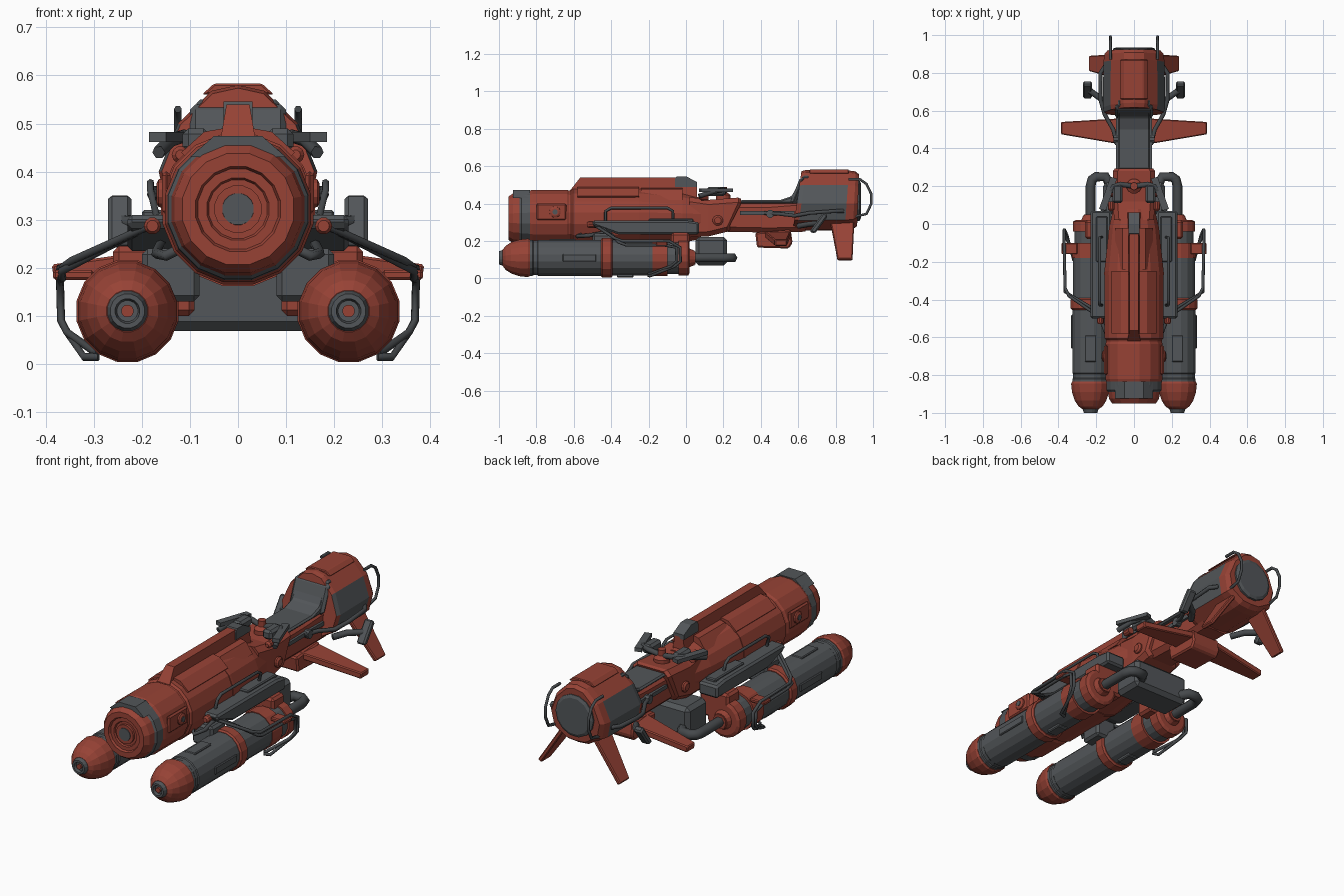
import bpy, bmesh, math
from mathutils import Vector

cube = bpy.data.objects.get("Cube")
if cube:
    bpy.data.objects.remove(cube)


def material(name, rgb):
    m = bpy.data.materials.new(name)
    m.use_nodes = True
    m.diffuse_color = (*rgb, 1)
    m.node_tree.nodes["Principled BSDF"].inputs["Base Color"].default_value = (*rgb, 1)
    return m


RED = material("brick red", (0.31, 0.055, 0.036))
GRAY = material("steel gray", (0.085, 0.093, 0.1))
DARK = material("dark gray", (0.06, 0.066, 0.071))


def loft(name, rings, mats, mirror=False, bevel=0, rule=None):
    """Skin a row of equal rings, cap both ends, colour faces by a rule."""
    bm = bmesh.new()
    rows = [[bm.verts.new(p) for p in ring] for ring in rings]
    n = len(rows[0])
    for a, b in zip(rows, rows[1:]):
        for i in range(n):
            j = (i + 1) % n
            bm.faces.new((a[i], a[j], b[j], b[i]))
    bm.faces.new(rows[0])
    bm.faces.new(rows[-1])
    bmesh.ops.recalc_face_normals(bm, faces=bm.faces)
    bm.normal_update()
    if rule:
        for f in bm.faces:
            f.material_index = rule(f.calc_center_median(), f.normal)
    me = bpy.data.meshes.new(name)
    bm.to_mesh(me)
    bm.free()
    for m in mats if isinstance(mats, list) else [mats]:
        me.materials.append(m)
    ob = bpy.data.objects.new(name, me)
    bpy.context.collection.objects.link(ob)
    if bevel:
        mod = ob.modifiers.new("bevel", "BEVEL")
        mod.width, mod.segments = bevel, 1
    if mirror:
        ob.modifiers.new("mirror", "MIRROR")
    return ob


def place(axis, a, u, v):
    return {"x": (a, u, v), "y": (u, a, v), "z": (u, v, a)}[axis]


def extrude(name, outline, a, b, axis, mat, **kw):
    return loft(name, [[place(axis, t, u, v) for u, v in outline] for t in (a, b)], mat, **kw)


def box(name, x, y, z, mat, **kw):
    """Box given by its three ranges."""
    sq = [(y[0], z[0]), (y[1], z[0]), (y[1], z[1]), (y[0], z[1])]
    return extrude(name, sq, x[0], x[1], "x", mat, **kw)


def lathe(name, profile, u, v, mat, axis="y", sides=16, **kw):
    """Turn (position, radius) pairs about a line along the axis."""
    turn = [math.tau * (i + 0.5) / sides for i in range(sides)]
    return loft(name, [[place(axis, t, u + r * math.sin(a), v + r * math.cos(a)) for a in turn]
                       for t, r in profile], mat, **kw)


def tube(name, pts, r, mat=DARK, both=True):
    for side, s in (("left", 1), ("right", -1)) if both else (("middle", 1),):
        cu = bpy.data.curves.new(f"{side}_{name}", "CURVE")
        cu.dimensions = "3D"
        cu.bevel_depth, cu.bevel_resolution, cu.use_fill_caps = r, 1, True
        sp = cu.splines.new("POLY")
        sp.points.add(len(pts) - 1)
        for p, (x, y, z) in zip(sp.points, pts):
            p.co = (x * s, y, z, 1)
        cu.materials.append(mat)
        bpy.context.collection.objects.link(bpy.data.objects.new(cu.name, cu))


# Main fuselage
Z = 0.322
lathe("nose_cap", [(-.93, .05), (-.93, .062), (-.938, .066), (-.938, .085), (-.95, .09),
                   (-.95, .118), (-.925, .135), (-.88, .142)], 0, Z, RED)
lathe("nose_hub", [(-.945, .033), (-.92, .036)], 0, Z, GRAY)
lathe("nose_hub_rim", [(-.942, .05), (-.925, .05)], 0, Z, RED)
lathe("nose_collar", [(-.89, .14), (-.88, .148), (-.835, .15)], 0, Z, GRAY)
extrude("nose_hood", [(-.1, .43), (-.05, .474), (.05, .474), (.1, .43)], -.925, -.835, "y", GRAY)
lathe("fuselage", [(-.84, .148), (-.82, .155), (-.635, .155), (-.625, .15), (-.615, .15), (-.605, .16),
                   (-.25, .16), (-.02, .135), (.08, .112)], 0, Z, RED)
lathe("fuselage_band", [(-.27, .163), (-.255, .163)], 0, Z, RED)
box("side_bolt_plate", (.14, .158), (-.8, -.64), (.31, .4), RED, mirror=True, bevel=.008)
lathe("side_bolt", [(.14, .032), (.165, .03), (.17, .02)], -.7, .355, RED, axis="x", sides=12, mirror=True)
lathe("side_bolt_core", [(.16, .014), (.173, .014)], -.7, .355, GRAY, axis="x", sides=10, mirror=True)

# Dorsal spine and shoulder plates
spine = [(-.62, .47), (-.565, .54), (-.03, .54), (.06, .5), (.06, .42), (-.62, .42)]
loft("spine", [[(x * (1.5 if z < .5 else 1), y, z) for y, z in spine] for x in (-.024, .024)], RED)
extrude("spine_cap", [(-.06, .53), (-.05, .546), (.0, .546), (.06, .515), (.06, .49), (-.06, .49)],
        -.03, .03, "x", GRAY)
extrude("shoulder_plate", [(.03, .45), (.03, .49), (.07, .483), (.118, .44), (.1, .42)],
        -.58, -.25, "y", RED, mirror=True)
extrude("rear_shoulder_plate", [(.03, .43), (.03, .483), (.06, .477), (.1, .42)],
        -.24, -.02, "y", RED, mirror=True)

# Side storage boxes with handrails
extrude("side_box", [(-.5, .31), (.0, .31), (.07, .3), (.07, .235), (-.36, .235), (-.5, .285)],
        .12, .23, "x", GRAY, mirror=True, bevel=.01)
box("side_box_lid", (.14, .2), (-.2, .04), (.3, .32), GRAY, mirror=True, bevel=.005)
tube("side_handle", [(.17, -.43, .31), (.182, -.43, .36), (.182, -.4, .377), (.182, -.1, .377),
                     (.182, -.07, .36), (.17, -.07, .31)], .008)
box("pod_mount", (.09, .26), (-.08, .02), (.1, .245), RED, mirror=True, bevel=.012)
box("front_pod_mount", (.08, .2), (-.5, -.38), (.13, .24), GRAY, mirror=True, bevel=.012)
tube("pod_hose", [(.12, -.55, .24), (.15, -.58, .225), (.17, -.52, .23), (.16, -.4, .25)], .011)

# Twin engine pods
pod = dict(mirror=True, u=.23, v=.11)
pod_parts = [
    ("pod_tip", [(-.985, .022), (-1, .026), (-1, .036), (-.97, .046)], GRAY),
    ("pod_tip_core", [(-.996, .013), (-.98, .013)], RED),
    ("pod_nose", [(-.98, .044), (-.965, .065), (-.935, .085), (-.89, .1), (-.845, .105), (-.835, .1)], RED),
    ("pod_front_barrel", [(-.84, .098), (-.82, .098), (-.815, .094), (-.795, .094), (-.79, .098), (-.44, .098)], GRAY),
    ("pod_ring", [(-.455, .1), (-.447, .108), (-.4, .108), (-.392, .1)], RED),
    ("pod_rear_barrel", [(-.4, .096), (-.17, .096)], GRAY),
    ("pod_rear_ring", [(-.18, .1), (-.1, .1)], RED),
    ("pod_rear_neck", [(-.1, .088), (-.03, .088)], GRAY),
    ("pod_tail", [(-.04, .096), (.012, .096), (.02, .08), (.02, .05), (.045, .04)], RED)]
for part, prof, mat in pod_parts:
    lathe(part, prof, mat=mat, **pod)
box("pod_top_plate", (.2, .26), (-.73, -.59), (.19, .21), GRAY, mirror=True, bevel=.004)
box("pod_side_plate", (.31, .333), (-.66, -.48), (.09, .13), GRAY, mirror=True, bevel=.004)
box("pod_under_plate", (.2, .26), (-.37, -.28), (.005, .03), GRAY, mirror=True, bevel=.005)

# Double guard rails outside the pods
for i in range(2):
    d = i * .022
    tube(f"guard_rail_{i + 1}", [(.175, -.5 + d, .29), (.2, -.48 + d, .28), (.345 + d, -.38 + d, .215 - d),
                                 (.365, -.34 + d, .2 - d), (.37, -.09 - d, .2 - d), (.37, -.03 - d, .165),
                                 (.368, -.03 - d, .09), (.355, -.06 - d, .065), (.32 - d, -.19, .014 + d / 2),
                                 (.29, -.2, .015 + d / 2)], .0085)
lathe("rail_socket", [(-.53, .012), (-.52, .018), (-.47, .018)], .178, .287, RED, sides=10, mirror=True)
box("rail_bracket", (.3, .385), (-.16, -.1), (.175, .195), RED, mirror=True, bevel=.005)

# Exhaust box and its pipes
box("exhaust_box", (-.165, .165), (.05, .22), (.068, .222), GRAY, bevel=.02)
tube("exhaust_pipe", [(.23, .02, .11), (.23, .2, .11), (.222, .235, .11), (.2, .25, .11),
                      (.15, .25, .11), (.13, .21, .11)], .026)
lathe("exhaust_flange", [(.03, .036), (.05, .036)], .23, .11, RED, sides=12, mirror=True)

# Neck, seat and steering


def ring(y, w, lo, hi, lean=0):
    c = .025
    return [(-w, y, lo + c), (-w + c, y, lo), (w - c, y, lo), (w, y, lo + c),
            (w, y + lean, hi - c), (w - c, y + lean, hi), (-w + c, y + lean, hi), (-w, y + lean, hi - c)]


loft("cowl", [ring(.02, .105, .22, .435), ring(.12, .112, .225, .42), ring(.22, .112, .25, .432, .06),
              ring(.235, .1, .26, .425, .06)], RED)
loft("neck", [ring(.2, .085, .25, .405), ring(.45, .08, .245, .405), ring(.64, .085, .25, .42)], RED)
extrude("seat", [(.28, .4), (.29, .418), (.5, .418), (.565, .44), (.625, .55), (.66, .55), (.66, .4)],
        -.086, .086, "x", GRAY, bevel=.008)
box("neck_rail", (.07, .094), (.29, .58), (.34, .36), GRAY, mirror=True)
lathe("neck_bolt", [(.1, .028), (.12, .028), (.128, .018)], .17, .31, RED, axis="x", sides=12, mirror=True)
extrude("belly_block", [(.38, .165), (.37, .245), (.56, .26), (.57, .19), (.55, .16)],
        -.085, .085, "x", RED, bevel=.008)
lathe("steering_head", [(.42, .04), (.445, .04), (.46, .02), (.49, .02)], 0, .2, RED, axis="z", sides=12)
tube("handlebar", [(0, .2, .455), (.07, .21, .47), (.11, .2, .475), (.14, .15, .465), (.165, .07, .44)], .014)
extrude("hand_guard", [(.09, .24), (.125, .25), (.185, .08), (.15, .07)], .462, .482, "z", GRAY, mirror=True)
box("instrument", (.06, .115), (.11, .21), (.44, .49), GRAY, mirror=True, bevel=.012)
lathe("lamp", [(.07, .01), (.08, .018), (.12, .018)], .12, .435, RED, sides=10, mirror=True)

# Tail fairing with gray side panels
half = [(0, .58), (.055, .568), (.125, .5), (.165, .4), (.145, .31), (.06, .26)]
outline = half + [(0, .255)] + [(-x, z) for x, z in half[:0:-1]]


def slice_at(y, s, lean):
    return [(x * s, y + lean * (z - .42), .42 + (z - .42) * s) for x, z in outline]


loft("tail_fairing", [slice_at(.595, .96, .14), slice_at(.62, 1, .14), slice_at(.86, .98, .07),
                      slice_at(.9, .95, .05), slice_at(.92, .85, .03)], [RED, GRAY],
     rule=lambda c, n: int(abs(n.x) > .8 and .61 < c.y < .87))
extrude("fairing_ridge", [(-.075, .56), (-.05, .583), (.05, .583), (.075, .56)], .66, .87, "y", RED, bevel=.004)
extrude("seat_back_pad", [(.555, .4), (.585, .4), (.64, .54), (.61, .54)], -.1, .1, "x", GRAY, bevel=.012)
lathe("tail_disc", [(.9, .11), (.928, .11), (.935, .095)], 0, .415, GRAY, sides=14)
tube("tail_hoop", [(.125, .87, .53), (.125, .93, .53), (.125, .965, .505), (.125, .991, .45), (.125, .991, .4),
                   (.125, .965, .345), (.125, .9, .33)], .008)

# Wings and tail fins


def fin(name, root, tip, t):
    """Root and tip are (x, z, front, back)."""
    rings = []
    out = Vector((tip[0] - root[0], tip[1] - root[1])).normalized() * t
    for x, z, f, b in (root, tip):
        rings.append([(x - out.y * s, y, z + out.x * s) for y, s in ((f, -1), (b, -1), (b, 1), (f, 1))])
    loft(name, rings, RED, mirror=True, bevel=.005)


fin("wing", (.06, .235, .42, .56), (.385, .19, .475, .54), .017)
fin("tail_fin", (.09, .31, .77, .9), (.232, .1, .81, .89), .011)

# Foot pegs and linkages
extrude("foot_peg", [(.66, .25), (.69, .24), (.76, .335), (.735, .355)], .222, .27, "x", GRAY,
        mirror=True, bevel=.008)
tube("peg_arm", [(.13, .6, .28), (.17, .66, .29), (.24, .71, .295)], .016)
tube("link_tube", [(.09, .42, .35), (.11, .5, .345), (.155, .58, .335), (.178, .66, .35), (.178, .8, .36),
                   (.15, .84, .36)], .011)
lathe("link_pivot", [(.08, .022), (.108, .022)], .45, .345, GRAY, axis="x", sides=10, mirror=True)
